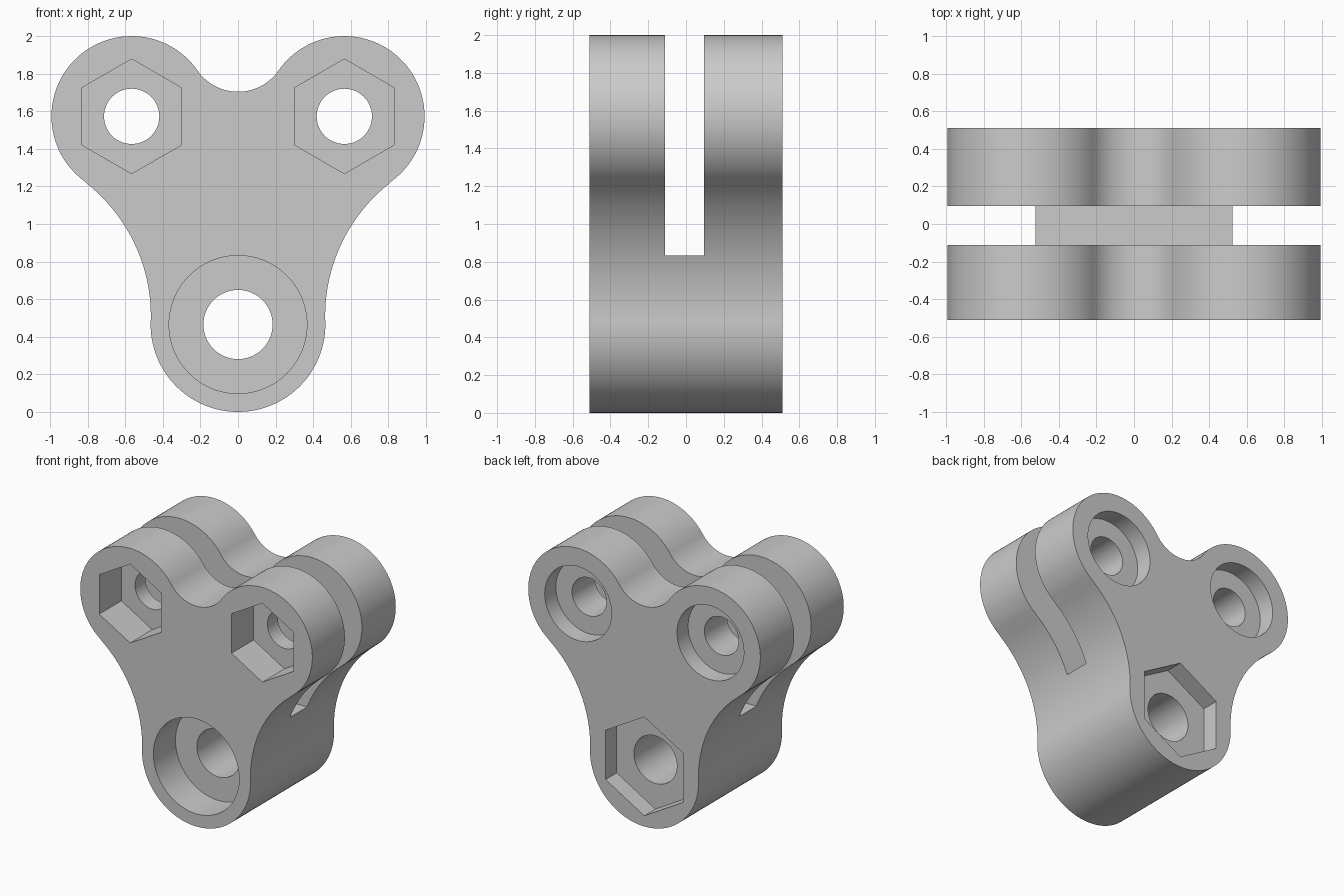
import bpy, bmesh, math
from math import cos, sin, pi, atan2

cube = bpy.data.objects.get("Cube")
if cube:
    bpy.data.objects.remove(cube, do_unlink=True)

grey = bpy.data.materials.new("plain grey")
grey.use_nodes = True
colour = (0.6, 0.6, 0.6, 1)
grey.diffuse_color = colour
grey.node_tree.nodes["Principled BSDF"].inputs["Base Color"].default_value = colour

HALF = 0.51                # half depth of the body
FOOT = (0, 0.465)          # centre of the bottom lobe
EAR = (0.566, 1.573)       # centre of an upper lobe
WAIST = (1.364, 0.51)      # centre of the concave side arc
SADDLE = (0, 1.966)        # centre of the concave top arc
FOOT_R, EAR_R, WAIST_R = 0.465, 0.427, 0.9


def arc(centre, r, a0, a1, n):
    """Points along an arc, without its last point."""
    return [(centre[0] + r * cos(a0 + (a1 - a0) * i / n),
             centre[1] + r * sin(a0 + (a1 - a0) * i / n)) for i in range(n)]


def heading(a, b):
    return atan2(b[1] - a[1], b[0] - a[0])


def prism(name, points, y0, y1):
    """Extrude an x-z outline along y."""
    bm = bmesh.new()
    face = bm.faces.new([bm.verts.new((x, y0, z)) for x, z in points])
    out = bmesh.ops.extrude_face_region(bm, geom=[face])["geom"]
    moved = [v for v in out if isinstance(v, bmesh.types.BMVert)]
    bmesh.ops.translate(bm, verts=moved, vec=(0, y1 - y0, 0))
    bmesh.ops.recalc_face_normals(bm, faces=bm.faces)
    mesh = bpy.data.meshes.new(name)
    bm.to_mesh(mesh)
    bm.free()
    mesh.materials.append(grey)
    obj = bpy.data.objects.new(name, mesh)
    bpy.context.collection.objects.link(obj)
    return obj


# Three-lobed body: right half of the outline, then its mirror
a_foot, a_ear = heading(FOOT, WAIST), heading(EAR, WAIST)
saddle_r = math.dist(SADDLE, EAR) - EAR_R
half = arc(FOOT, FOOT_R, -pi / 2, a_foot, 40)
half += arc(WAIST, WAIST_R, a_foot + pi, a_ear + pi, 40)
half += arc(EAR, EAR_R, a_ear, heading(EAR, SADDLE), 64)
half += arc(SADDLE, saddle_r, heading(SADDLE, EAR), -pi / 2, 24)
half.append((0, SADDLE[1] - saddle_r))
outline = half + [(-x, z) for x, z in reversed(half[1:-1])]
body = prism("three_lobed_body", outline, -HALF, HALF)


def cut(name, points, y0, y1):
    cutter = prism(name, points, y0, y1)
    cutter.hide_render = True
    mod = body.modifiers.new(name, "BOOLEAN")
    mod.operation = "DIFFERENCE"
    mod.solver = "EXACT"
    mod.object = cutter
    bpy.context.view_layer.objects.active = body
    bpy.ops.object.modifier_apply(modifier=name)
    bpy.data.objects.remove(cutter, do_unlink=True)


def ring(centre, r, sides=96):
    return arc(centre, r, pi / 2, pi / 2 + 2 * pi, sides)


# Slot between the upper lobes
cut("slot", [(-2, 0.833), (2, 0.833), (2, 3), (-2, 3)], -0.112, 0.096)

# Bolt holes with a front recess, a back recess and a through bore
FRONT_FLOOR, BACK_FLOOR = -HALF + 0.27, HALF - 0.136
left_ear, right_ear = EAR, (-EAR[0], EAR[1])
for label, centre, bore, front, back in (
        ("foot", FOOT, 0.184, (0.367, 96), (0.382, 6)),
        ("left_ear", left_ear, 0.147, (0.305, 6), (0.286, 96)),
        ("right_ear", right_ear, 0.147, (0.305, 6), (0.286, 96))):
    cut(label + "_bore", ring(centre, bore), -1, 1)
    cut(label + "_front_recess", ring(centre, *front), -1, FRONT_FLOOR)
    cut(label + "_back_recess", ring(centre, *back), BACK_FLOOR, 1)

# Smooth curved walls, crisp edges
bpy.ops.object.select_all(action="DESELECT")
body.select_set(True)
bpy.context.view_layer.objects.active = body
bpy.ops.object.shade_smooth_by_angle(angle=math.radians(30))
